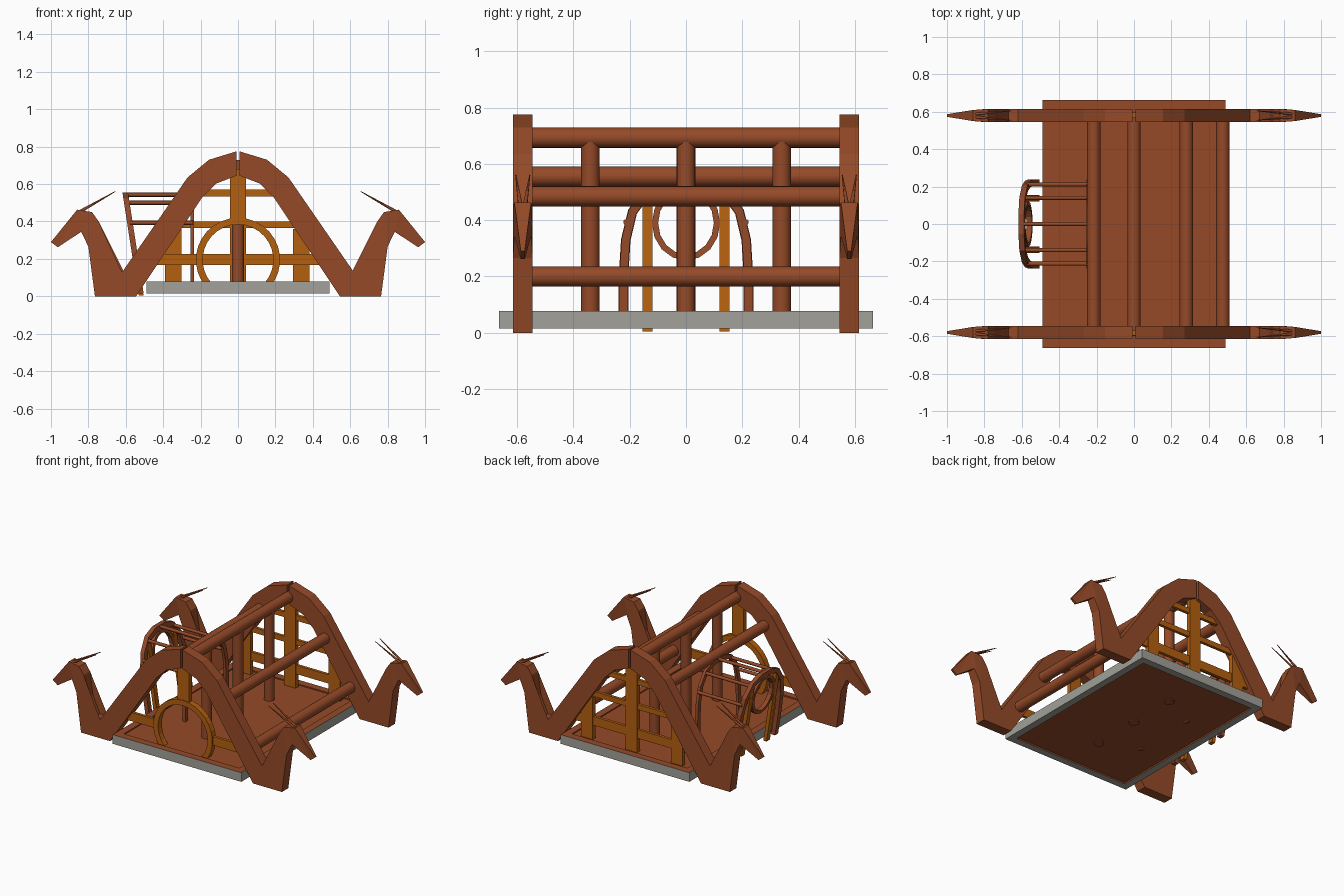
import bpy, bmesh, math
from mathutils import Vector

if "Cube" in bpy.data.objects:
    bpy.data.objects.remove(bpy.data.objects["Cube"])


def material(name, rgb):
    m = bpy.data.materials.new(name)
    m.diffuse_color = (*rgb, 1)
    m.use_nodes = True
    m.node_tree.nodes["Principled BSDF"].inputs["Base Color"].default_value = m.diffuse_color
    return m


BROWN = material("red brown timber", (0.30, 0.068, 0.021))
OCHRE = material("ochre timber", (0.45, 0.115, 0.005))
GREY = material("grey stone", (0.36, 0.355, 0.32))


def finish(name, bm, *mats):
    bmesh.ops.recalc_face_normals(bm, faces=bm.faces)
    me = bpy.data.meshes.new(name)
    bm.to_mesh(me)
    bm.free()
    ob = bpy.data.objects.new(name, me)
    bpy.context.collection.objects.link(ob)
    for m in mats:
        me.materials.append(m)
    return ob


def box(name, x, y, z, mat):
    bm = bmesh.new()
    bmesh.ops.create_cube(bm, size=1)
    for v in bm.verts:
        v.co = [(a + b) / 2 + c * (b - a) for (a, b), c in zip((x, y, z), v.co)]
    return finish(name, bm, mat)


def rod(name, a, b, r, mat, r2=None, sides=20):
    a, b = Vector(a), Vector(b)
    bm = bmesh.new()
    bmesh.ops.create_cone(bm, cap_ends=True, segments=sides, radius1=r,
                          radius2=r if r2 is None else r2, depth=(b - a).length)
    rot = (b - a).to_track_quat('Z', 'Y')
    for v in bm.verts:
        v.co = rot @ v.co + (a + b) / 2
    for f in bm.faces:
        f.smooth = len(f.verts) == 4
    return finish(name, bm, mat)


def band(name, path, width, depth, place, mat, closed=False):
    """Rectangular bar following a 2D path; place(u, v, w) maps to space."""
    bm = bmesh.new()
    pts = [Vector(p) for p in path]
    n = len(pts)
    rings = []
    for i, p in enumerate(pts):
        a = pts[i - 1] if closed or i else p
        b = pts[(i + 1) % n] if closed or i < n - 1 else p
        t = (b - a).normalized()
        nor = Vector((-t.y, t.x)) * width / 2
        rings.append([bm.verts.new(place(*(p + nor * s), w * depth / 2))
                      for s, w in ((1, 1), (1, -1), (-1, -1), (-1, 1))])
    for i in range(n if closed else n - 1):
        r, q = rings[i], rings[(i + 1) % n]
        for k in range(4):
            bm.faces.new((r[k], r[(k + 1) % 4], q[(k + 1) % 4], q[k]))
    if not closed:
        bm.faces.new(rings[0])
        bm.faces.new(rings[-1])
    return finish(name, bm, mat)


# curved gable beams, each ending in a horned animal head
profile = [(0.008, 0.775), (0.155, 0.73), (0.27, 0.635), (0.62, 0.128),
           (0.67, 0.128), (0.724, 0.246), (0.745, 0.40), (0.78, 0.45),
           (0.86, 0.463), (1.0, 0.29), (0.963, 0.262), (0.838, 0.345),
           (0.80, 0.265), (0.765, 0), (0.545, 0), (0.19, 0.53),
           (0.115, 0.603), (0.008, 0.645)]
for end, yc in (("front", -0.58), ("back", 0.58)):
    for side, s in (("left", -1), ("right", 1)):
        bm = bmesh.new()
        loops = []
        for d in (-1, 1):
            loops.append([bm.verts.new((
                s * x, yc + d * 0.035 * (0.2 if x > 0.9 else 0.85 if x > 0.83 else 1), z))
                for x, z in profile])
        caps = [bm.faces.new(l) for l in loops]
        n = len(profile)
        for i in range(n):
            j = (i + 1) % n
            bm.faces.new((loops[0][i], loops[0][j], loops[1][j], loops[1][i]))
        bmesh.ops.triangulate(bm, faces=caps)
        finish(f"{end}_{side}_gable_beam", bm, BROWN)
        for d in (-1, 1):
            rod(f"{end}_{side}_horn", (s * 0.85, yc + d * 0.008, 0.45),
                (s * 0.657, yc + d * 0.025, 0.56), 0.009, BROWN, 0.002, 6)

# stone plinth ring with timber top
bm = bmesh.new()
rows = [[bm.verts.new((sx * x, sy * y, z)) for sx, sy in ((-1, -1), (1, -1), (1, 1), (-1, 1))]
        for x, y, z in ((0.49, 0.664, 0.015), (0.49, 0.664, 0.078),
                        (0.44, 0.614, 0.078), (0.44, 0.614, 0.015))]
for i in range(4):
    a, b = rows[i], rows[(i + 1) % 4]
    for k in range(4):
        f = bm.faces.new((a[k], a[(k + 1) % 4], b[(k + 1) % 4], b[k]))
        f.material_index = 1 if i in (1, 2) else 0
finish("plinth", bm, GREY, BROWN)
box("floor", (-0.445, 0.445), (-0.62, 0.62), (0.025, 0.07), BROWN)

# long roof beams and centre posts
for name, x, z in (("ridge_beam", 0, 0.693), ("left_beam", -0.215, 0.555),
                   ("right_upper_beam", 0.28, 0.485), ("right_lower_beam", 0.475, 0.2)):
    rod(name, (x, -0.57, z), (x, 0.57, z), 0.036, BROWN)
for y in (-0.34, 0, 0.34):
    rod("centre_post", (0, y, 0.018), (0, y, 0.69), 0.033, BROWN)

# back gable lattice
for x, w, top in ((-0.345, 0.044, 0.36), (0, 0.044, 0.68), (0.338, 0.044, 0.36)):
    box("back_upright", (x - w, x + w), (0.565, 0.595), (0.03, top), OCHRE)
for z, h, w in ((0.197, 0.03, 0.45), (0.383, 0.018, 0.33), (0.552, 0.018, 0.2)):
    box("back_rail", (-w, w), (0.57, 0.59), (z - h, z + h), OCHRE)

# front gable: round doorway, post above, rails beside
arc = [(0.207 * math.cos(t), 0.195 + 0.207 * math.sin(t))
       for t in (math.radians(-42 + 264 * i / 22) for i in range(23))]
band("round_doorway", arc, 0.036, 0.04, lambda u, v, w: (u, -0.58 + w, v), OCHRE)
box("front_upright", (-0.044, 0.044), (-0.595, -0.565), (0.395, 0.68), OCHRE)
for s in (-1, 1):
    box("front_rail", sorted((s * 0.21, s * 0.45)), (-0.59, -0.57), (0.167, 0.227), OCHRE)


# side porch: tilted outer arch, upright inner arch, round window, slats, rods
def tilt(u, v, w):
    return (-0.517 - 0.155 * v + w, u, v)


half = [(0.222, 0.015), (0.222, 0.2), (0.214, 0.33), (0.19, 0.43), (0.13, 0.51), (0.05, 0.538)]
arch = half + [(-y, z) for y, z in reversed(half)]
band("porch_outer_arch", arch, 0.034, 0.03, tilt, BROWN)
band("porch_inner_arch", arch, 0.03, 0.02, lambda u, v, w: (-0.245 + w, u, v), BROWN)
ring = [(0.11 * math.cos(math.tau * i / 16), 0.39 + 0.122 * math.sin(math.tau * i / 16))
        for i in range(16)]
band("porch_round_window", ring, 0.022, 0.03, tilt, BROWN, closed=True)
for s in (-1, 1):
    band("porch_slat", [(s * 0.137, 0.004), (s * 0.137, 0.49)], 0.036, 0.025, tilt, OCHRE)
for y, z in ((0, 0.543), (0.14, 0.5), (-0.14, 0.5), (0.212, 0.393), (-0.212, 0.393)):
    rod("porch_rod", (-0.517 - 0.155 * z, y, z), (-0.24, y, z), 0.011, BROWN, sides=10)
